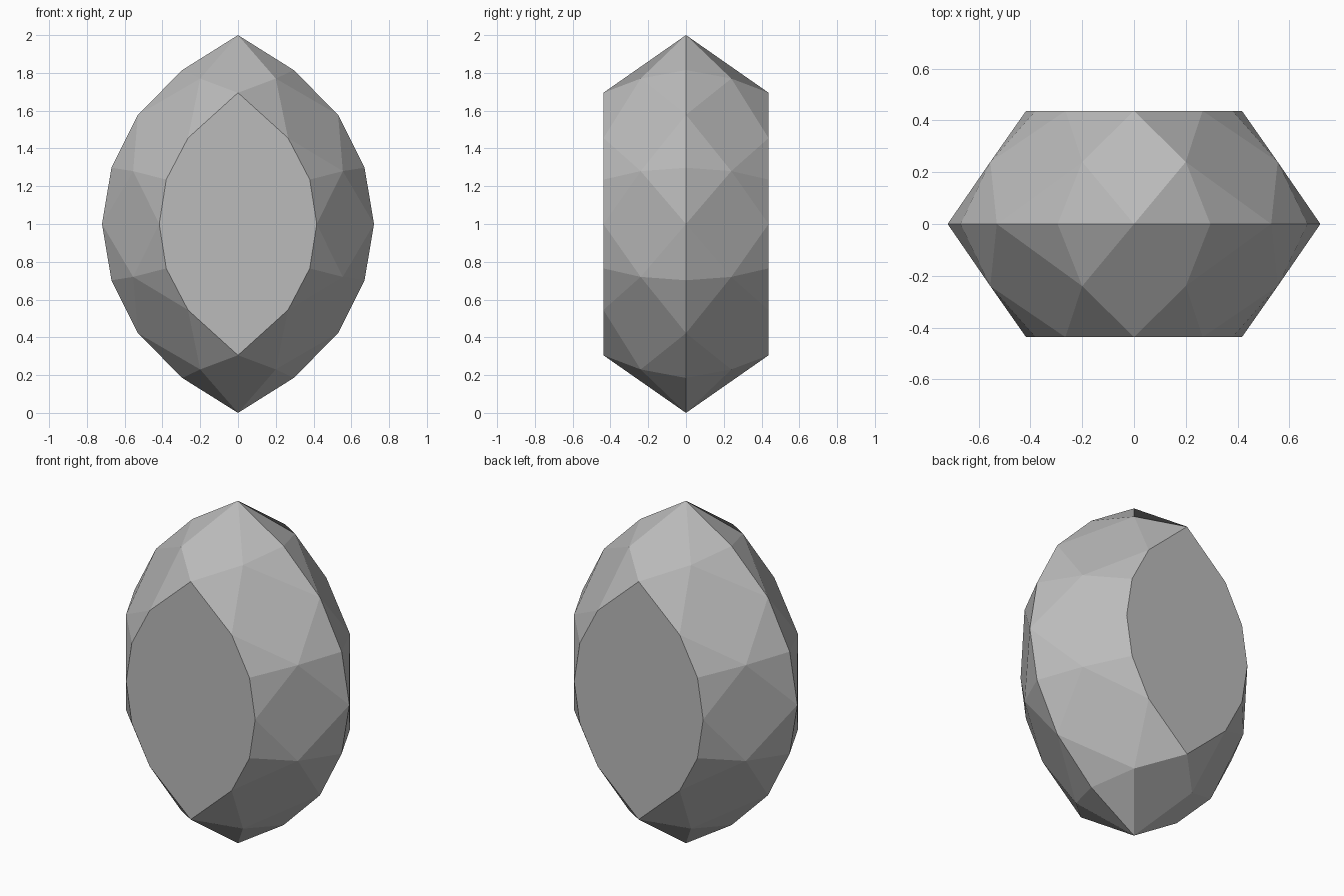
import bpy
import bmesh

cube = bpy.data.objects.get("Cube")
if cube:
    bpy.data.objects.remove(cube, do_unlink=True)

# Quarter profiles (x, z from centre), top to right
GIRDLE = [(0, 1), (0.295, 0.815), (0.53, 0.578), (0.67, 0.298), (0.72, 0)]
CROWN = [(0.2, 0.77), (0.555, 0.28)]
TABLE = [(0, 0.695), (0.265, 0.455), (0.38, 0.235), (0.417, 0)]
TABLE_Y = 0.437
CROWN_Y = 0.24


def full_ring(quarter):
    """Mirror a quarter profile into a closed clockwise ring."""
    half = quarter + [(x, -z) for x, z in reversed(quarter) if z]
    return half + [(-x, z) for x, z in reversed(half) if x]


bm = bmesh.new()


def add_ring(quarter, y):
    return [bm.verts.new((x, y, z + 1)) for x, z in full_ring(quarter)]


# Sharp middle edge shared by both sides
girdle = add_ring(GIRDLE, 0)
# Table corner met by each kite facet
tips = [0, 1, 3, 5, 6, 7, 9, 11, 12]

for side in (-1, 1):
    crown = add_ring(CROWN, side * CROWN_Y)
    table = add_ring(TABLE, side * TABLE_Y)
    bm.faces.new(table)
    for i, mid in enumerate(crown):
        a, b, c = (girdle[(2 * i + k) % len(girdle)] for k in range(3))
        # Kite facet, then the pair of girdle facets
        bm.faces.new((a, mid, table[tips[i]], crown[i - 1]))
        bm.faces.new((a, b, mid))
        bm.faces.new((b, c, mid))
        # Star facets beside the table
        for k in range(tips[i], tips[i + 1]):
            bm.faces.new((mid, table[(k + 1) % len(table)], table[k]))

bmesh.ops.recalc_face_normals(bm, faces=bm.faces[:])
mesh = bpy.data.meshes.new("cut_gem")
bm.to_mesh(mesh)
bm.free()

# Plain grey stone
stone = bpy.data.materials.new("grey stone")
stone.use_nodes = True
colour = (0.5, 0.5, 0.5, 1)
stone.diffuse_color = colour
stone.node_tree.nodes["Principled BSDF"].inputs["Base Color"].default_value = colour
mesh.materials.append(stone)

gem = bpy.data.objects.new("cut_gem", mesh)
bpy.context.collection.objects.link(gem)
